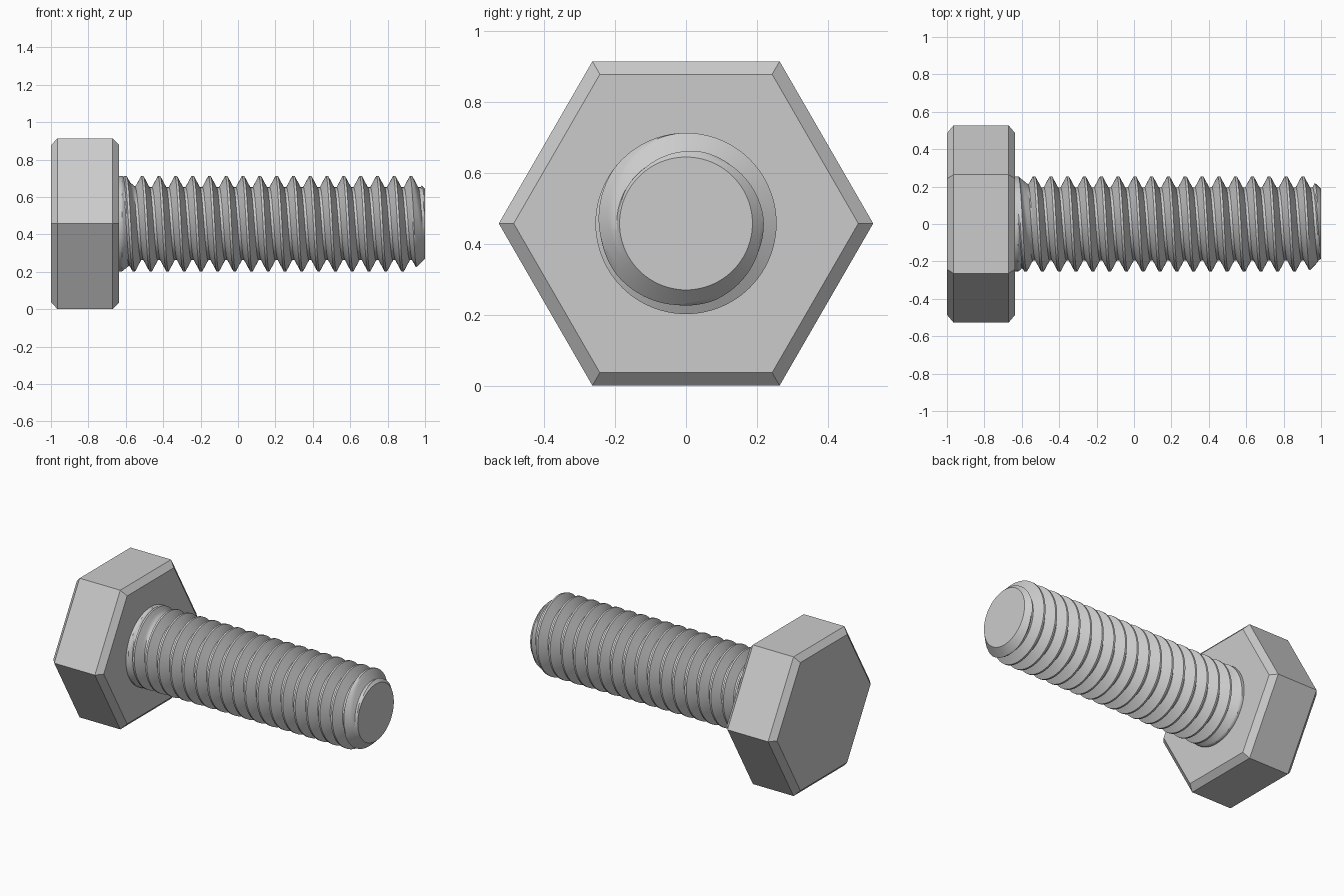
import bpy, bmesh
from math import sin, cos, tau, floor

AXIS_Z = 0.457            # height of the bolt axis
TIP, HEAD_FACE = 1.0, -0.635
PITCH, CREST_X = 0.0898, 0.925   # thread lead, and a crest position on the upper side
CREST, ROOT, TIP_R = 0.255, 0.195, 0.187
CREST_HALF, ROOT_HALF = 0.006, 0.007
SEGMENTS = 96

cube = bpy.data.objects.get("Cube")
if cube:
    bpy.data.objects.remove(cube, do_unlink=True)

steel = bpy.data.materials.new("grey_steel")
steel.use_nodes = True
steel.diffuse_color = (0.6, 0.6, 0.6, 1)
steel.node_tree.nodes["Principled BSDF"].inputs["Base Color"].default_value = (0.6, 0.6, 0.6, 1)


def around_axis(x, r, angle):
    """Point at radius r around the bolt axis; the angle runs from +y towards +z."""
    return (x, r * cos(angle), AXIS_Z + r * sin(angle))


def finish(bm, name):
    """Turn a bmesh into a steel object."""
    bmesh.ops.recalc_face_normals(bm, faces=bm.faces)
    mesh = bpy.data.meshes.new(name)
    bm.to_mesh(mesh)
    bm.free()
    mesh.materials.append(steel)
    obj = bpy.data.objects.new(name, mesh)
    bpy.context.collection.objects.link(obj)
    return obj


def make_head():
    """Six-sided head with chamfered rims."""
    bm = bmesh.new()
    profile = [(-1, 0.485), (-0.965, 0.527), (-0.67, 0.527), (HEAD_FACE, 0.485)]
    rings = [[bm.verts.new(around_axis(x, r, tau * i / 6)) for i in range(6)]
             for x, r in profile]
    for a, b in zip(rings, rings[1:]):
        for i in range(6):
            j = (i + 1) % 6
            bm.faces.new((a[i], a[j], b[j], b[i]))
    bm.faces.new(rings[0])
    bm.faces.new(rings[-1])
    return finish(bm, "hex_head")


def thread_radius(x, turn):
    """Trapezoid thread with a tapered tip and a run-out cone under the head."""
    phase = (x - CREST_X) / PITCH - (turn - 0.25)
    dist = abs(phase - floor(phase + 0.5)) * PITCH
    flank = (dist - CREST_HALF) / (PITCH / 2 - CREST_HALF - ROOT_HALF)
    r = CREST - (CREST - ROOT) * min(max(flank, 0), 1)
    r = max(r, min(CREST, CREST - 0.8 * (x + 0.62)))
    return min(r, TIP_R + TIP - x)


def make_shaft():
    """Right-handed threaded shaft, its mesh columns following the helix."""
    bm = bmesh.new()
    # Column offsets within one pitch, measured from the middle of a crest
    low = PITCH / 2 - ROOT_HALF
    flank = [CREST_HALF + (low - CREST_HALF) * k / 5 for k in range(6)]
    offsets = [-d for d in reversed(flank)] + flank
    turns = range(-20, 4)
    start = HEAD_FACE - 0.01

    def column(i):
        turn = i / SEGMENTS
        verts = []
        for t in turns:
            for d in offsets:
                x = CREST_X + (t + turn - 0.25) * PITCH + d
                x = min(max(x, start), TIP)
                verts.append(bm.verts.new(around_axis(x, thread_radius(x, turn), tau * turn)))
        return verts

    columns = [column(i) for i in range(SEGMENTS + 1)]
    for a, b in zip(columns, columns[1:]):
        for k in range(len(a) - 1):
            bm.faces.new((a[k], b[k], b[k + 1], a[k + 1]))
    # Weld the seam and the clamped ends, then cap both ends
    bmesh.ops.remove_doubles(bm, verts=bm.verts, dist=0.00005)
    for end in (start, TIP):
        rim = [e for e in bm.edges if e.is_boundary
               and all(abs(v.co.x - end) < 0.0001 for v in e.verts)]
        bmesh.ops.edgeloop_fill(bm, edges=rim)
    return finish(bm, "threaded_shaft")


make_head()
shaft = make_shaft()
bpy.ops.object.select_all(action='DESELECT')
shaft.select_set(True)
bpy.context.view_layer.objects.active = shaft
bpy.ops.object.shade_smooth_by_angle(angle=0.5)
